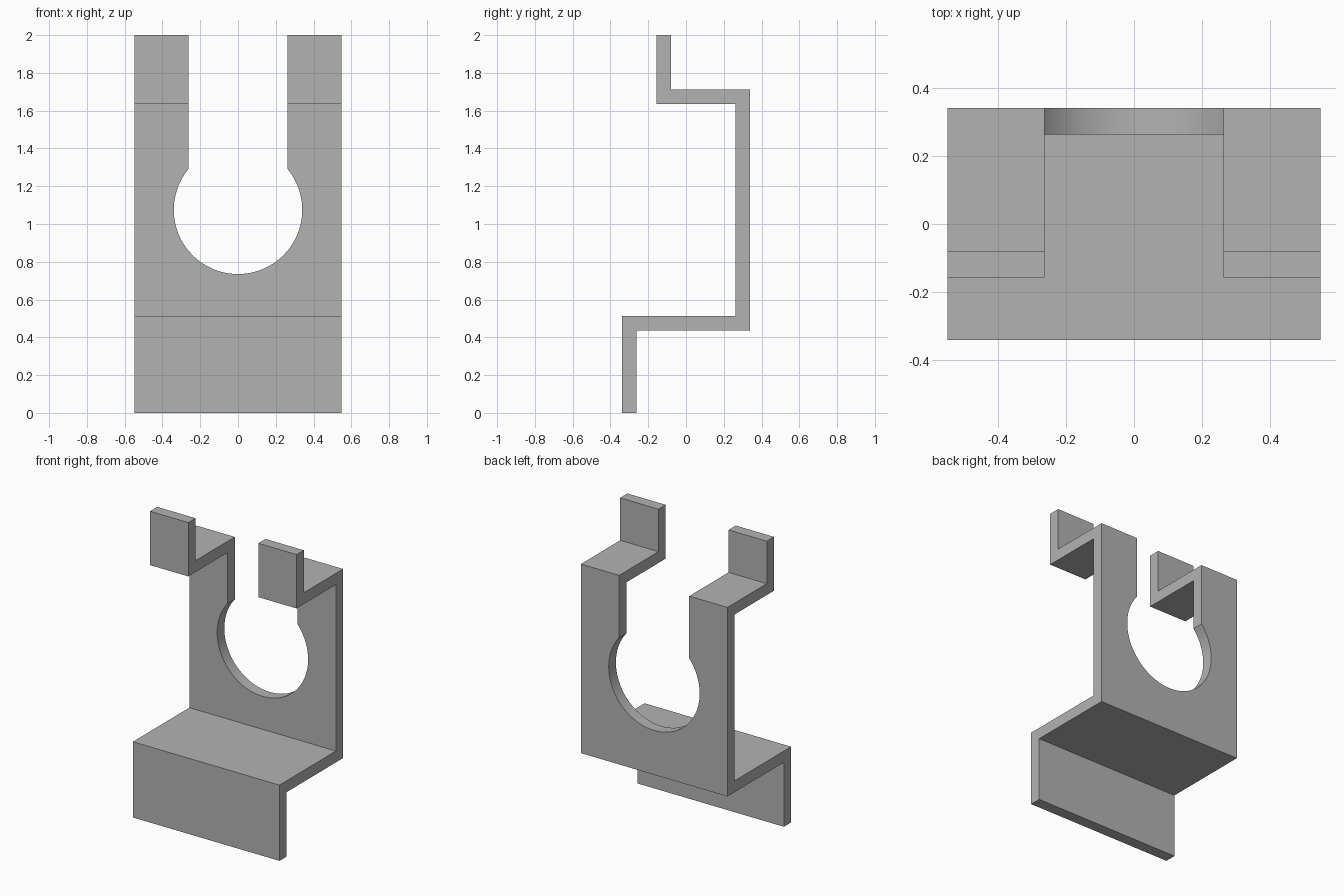
import bpy, bmesh, math

cube = bpy.data.objects.get("Cube")
if cube:
    bpy.data.objects.remove(cube, do_unlink=True)

HALF_WIDTH = 0.548
T = 0.077             # sheet thickness
FRONT, BACK = -0.34, 0.34
TAB = -0.157          # front face of the upper tabs
SHELF_TOP, ARM_TOP = 0.512, 1.713
HOLE_Z, HOLE_R, SLOT = 1.075, 0.34, 0.262

grey = bpy.data.materials.new("plain grey")
grey.use_nodes = True
colour = (0.45, 0.45, 0.45, 1)
grey.diffuse_color = colour
grey.node_tree.nodes["Principled BSDF"].inputs["Base Color"].default_value = colour


def extruded(name, points, offset):
    """Solid made by sweeping a closed outline along an offset."""
    bm = bmesh.new()
    face = bm.faces.new([bm.verts.new(p) for p in points])
    swept = bmesh.ops.extrude_face_region(bm, geom=[face])["geom"]
    bmesh.ops.translate(bm, vec=offset,
                        verts=[v for v in swept if isinstance(v, bmesh.types.BMVert)])
    bmesh.ops.recalc_face_normals(bm, faces=bm.faces)
    mesh = bpy.data.meshes.new(name)
    bm.to_mesh(mesh)
    bm.free()
    obj = bpy.data.objects.new(name, mesh)
    bpy.context.collection.objects.link(obj)
    mesh.materials.append(grey)
    return obj


# Folded sheet: skirt, shelf, back plate, arms and tabs in one side profile
profile = [
    (FRONT, 0), (FRONT + T, 0), (FRONT + T, SHELF_TOP - T), (BACK, SHELF_TOP - T),
    (BACK, ARM_TOP), (TAB + T, ARM_TOP), (TAB + T, 2), (TAB, 2),
    (TAB, ARM_TOP - T), (BACK - T, ARM_TOP - T), (BACK - T, SHELF_TOP), (FRONT, SHELF_TOP),
]
bracket = extruded("bracket", [(-HALF_WIDTH, y, z) for y, z in profile],
                   (2 * HALF_WIDTH, 0, 0))

# Keyhole: round hole opening into a slot that runs out of the top
start = math.acos(SLOT / HOLE_R)
sweep = math.pi + 2 * start
STEPS = 72
outline = [(SLOT, 2.2), (-SLOT, 2.2)]
for i in range(STEPS + 1):
    a = math.pi - start + sweep * i / STEPS
    outline.append((HOLE_R * math.cos(a), HOLE_Z + HOLE_R * math.sin(a)))
cutter = extruded("keyhole_cutter", [(x, -1, z) for x, z in outline], (0, 2, 0))
cutter.hide_render = True

cut = bracket.modifiers.new("keyhole", "BOOLEAN")
cut.operation = "DIFFERENCE"
cut.solver = "EXACT"
cut.object = cutter

bpy.ops.object.select_all(action="DESELECT")
bracket.select_set(True)
bpy.context.view_layer.objects.active = bracket
bpy.ops.object.modifier_apply(modifier=cut.name)
bpy.data.objects.remove(cutter, do_unlink=True)
bpy.ops.object.shade_smooth_by_angle(angle=math.radians(30))
